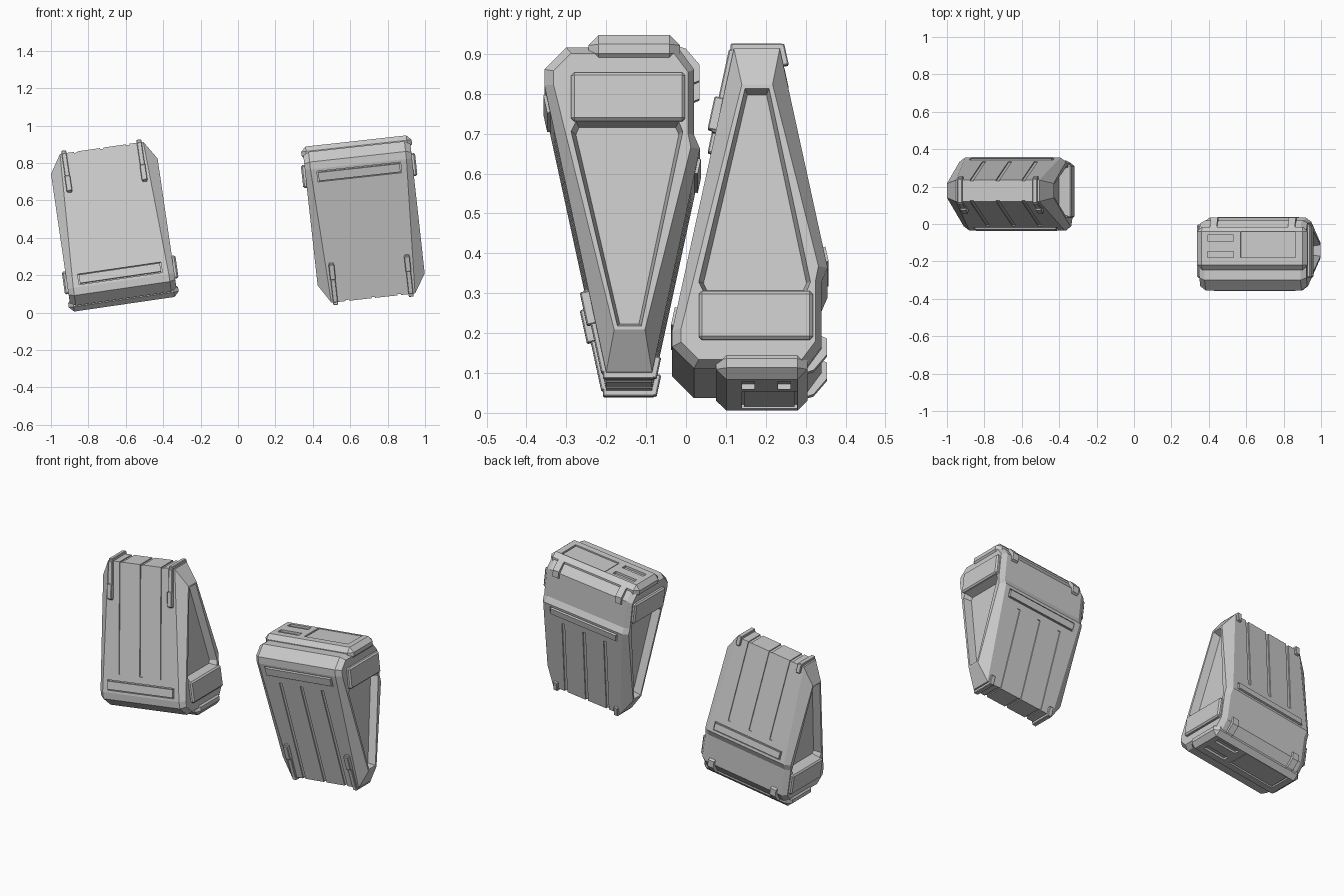
import bpy, bmesh
from math import radians, atan2
from mathutils import Matrix, Vector

if "Cube" in bpy.data.objects:
    bpy.data.objects.remove(bpy.data.objects["Cube"])

# side outline of the shell: (y, z, half width) and the smaller outline of its end faces
RIM = [(-.355, .35, .258), (-.30, .405, .258), (-.02, .405, .258), (.02, .35, .258), (.02, .185, .258),
       (.035, .15, .258), (-.085, -.41, .225), (-.20, -.41, .225), (-.355, .31, .258)]
END = [(-.332, .343), (-.288, .387), (-.03, .387), (.005, .34), (.005, .185),
       (.012, .15), (-.103, -.31), (-.18, -.31), (-.332, .308)]
# triangular side recess, opening and floor
HOLE = [(-.276, .215), (-.288, .19), (-.172, -.30), (-.112, -.30), (-.008, .19), (-.018, .215)]
FLOOR = [(-.268, .205), (-.276, .187), (-.166, -.29), (-.118, -.29), (-.018, .187), (-.026, .205)]
HALF = .288


def loft(bm, rings):
    vs = [[bm.verts.new(p) for p in r] for r in rings]
    n = len(vs[0])
    for a, b in zip(vs, vs[1:]):
        for i in range(n):
            j = (i + 1) % n
            bm.faces.new((a[i], a[j], b[j], b[i]))
    bm.faces.new(vs[0][::-1])
    bm.faces.new(vs[-1])


def box(bm, lo, hi, m=Matrix()):
    lo, hi = Vector(lo), Vector(hi)
    s = Matrix.Diagonal((*(hi - lo), 1))
    bmesh.ops.create_cube(bm, size=1, matrix=m @ Matrix.Translation((lo + hi) / 2) @ s)


def finish(bm, name, bevel=0):
    bmesh.ops.recalc_face_normals(bm, faces=bm.faces)
    if bevel:
        bmesh.ops.bevel(bm, geom=bm.edges[:], offset=bevel, segments=1, affect='EDGES')
    me = bpy.data.meshes.new(name)
    bm.to_mesh(me)
    bm.free()
    ob = bpy.data.objects.new(name, me)
    bpy.context.collection.objects.link(ob)
    return ob


def carve(ob, cutter):
    cutter.hide_render = True
    mod = ob.modifiers.new("cut", 'BOOLEAN')
    mod.object, mod.operation, mod.solver = cutter, 'DIFFERENCE', 'EXACT'
    dg = bpy.context.evaluated_depsgraph_get()
    me = bpy.data.meshes.new_from_object(ob.evaluated_get(dg))
    ob.modifiers.clear()
    ob.data = me
    bpy.data.objects.remove(cutter)


def slope(top, bottom):
    """Frame lying on a slanted face: origin at the top edge, local z up the face."""
    a = atan2(top[0] - bottom[0], top[1] - bottom[1])
    return Matrix.Translation((0, *top)) @ Matrix.Rotation(-a, 4, 'X')


FRONT = slope((-.355, .31), (-.20, -.41))
BACK = slope((.035, .15), (-.085, -.41))


def build(tag, place):
    parts = []
    # wedge shell
    bm = bmesh.new()
    loft(bm, [[(-HALF, y, z) for y, z in END], [(-u, y, z) for y, z, u in RIM],
              [(u, y, z) for y, z, u in RIM], [(HALF, y, z) for y, z in END]])
    shell = finish(bm, tag + "_shell")

    # side recesses
    bm = bmesh.new()
    for s in (-1, 1):
        loft(bm, [[(s * (HALF - .045), y, z) for y, z in FLOOR], [(s * HALF, y, z) for y, z in HOLE],
                  [(s * (HALF + .05), y, z) for y, z in HOLE]])
    carve(shell, finish(bm, "side_cutter"))

    # label windows on both slanted faces
    bm = bmesh.new()
    box(bm, (-.225, -.012, -.072), (.225, .012, -.014), FRONT)
    box(bm, (-.225, -.012, -.065), (.225, .012, -.015), BACK)
    carve(shell, finish(bm, "label_cutter"))

    # long grooves front and back, continued over the narrow end
    for face, start in ((FRONT, -.11), (BACK, -.10)):
        bm = bmesh.new()
        for u in (-.14, 0, .14):
            box(bm, (u - .009, -.006, -.9), (u + .009, .006, start), face)
        carve(shell, finish(bm, "groove_cutter"))
    bm = bmesh.new()
    for u in (-.14, 0, .14):
        box(bm, (u - .009, -.3, -.45), (u + .009, .05, -.404))
    carve(shell, finish(bm, "end_groove_cutter"))
    parts.append(shell)

    # label plates, with a thin gap around them
    for name, face, lo, hi in (("front", FRONT, -.066, -.020), ("back", BACK, -.059, -.021)):
        bm = bmesh.new()
        box(bm, (-.219, -.007, lo), (.219, .007, hi), face)
        parts.append(finish(bm, f"{tag}_{name}_label_plate"))

    # top cap with two slots and a panel
    bm = bmesh.new()
    box(bm, (-.297, -.245, .36), (.297, -.015, .435))
    cap = finish(bm, tag + "_cap", .026)
    bm = bmesh.new()
    for y in (-.09, -.18):
        box(bm, (-.24, y, .422), (-.10, y + .032, .46))
    box(bm, (-.06, -.18, .425), (.235, -.042, .46))
    carve(cap, finish(bm, "cap_cutter"))
    parts.append(cap)
    bm = bmesh.new()
    box(bm, (-.054, -.174, .41), (.229, -.048, .431))
    parts.append(finish(bm, tag + "_cap_panel"))

    for s, side in ((-1, "left"), (1, "right")):
        # raised pad on each end of the head
        bm = bmesh.new()
        box(bm, (min(s * .26, s * .307), -.288, .215), (max(s * .26, s * .307), -.002, .338))
        parts.append(finish(bm, f"{tag}_{side}_pad", .008))

        # clip wrapping the narrow end
        u = s * .203
        bm = bmesh.new()
        box(bm, (u - .013, -.012, -.735), (u + .013, .02, -.52), FRONT)
        box(bm, (u - .015, -.022, -.61), (u + .015, .01, -.525), FRONT)
        box(bm, (u - .013, -.208, -.425), (u + .013, -.078, -.40))
        box(bm, (u - .013, -.02, -.585), (u + .013, .014, -.53), BACK)
        parts.append(finish(bm, f"{tag}_{side}_clip", .003))

        # catch on the back edge of the head
        bm = bmesh.new()
        u = s * .21
        loft(bm, [[(x, y, z) for y, z in ((-.03, .415), (0, .405), (.034, .365), (.034, .325),
                                          (.01, .315), (-.03, .33))] for x in (u - .019, u + .019)])
        parts.append(finish(bm, f"{tag}_{side}_catch"))

    for ob in parts:
        ob.data.transform(place)


# one case stands wide end up, the other is turned over
for tag, loc, ang in (("upright_case", (.678, 0, .485), -6.3), ("inverted_case", (-.67, .32, .475), 171.7)):
    build(tag, Matrix.Translation(loc) @ Matrix.Rotation(radians(ang), 4, 'Y'))
